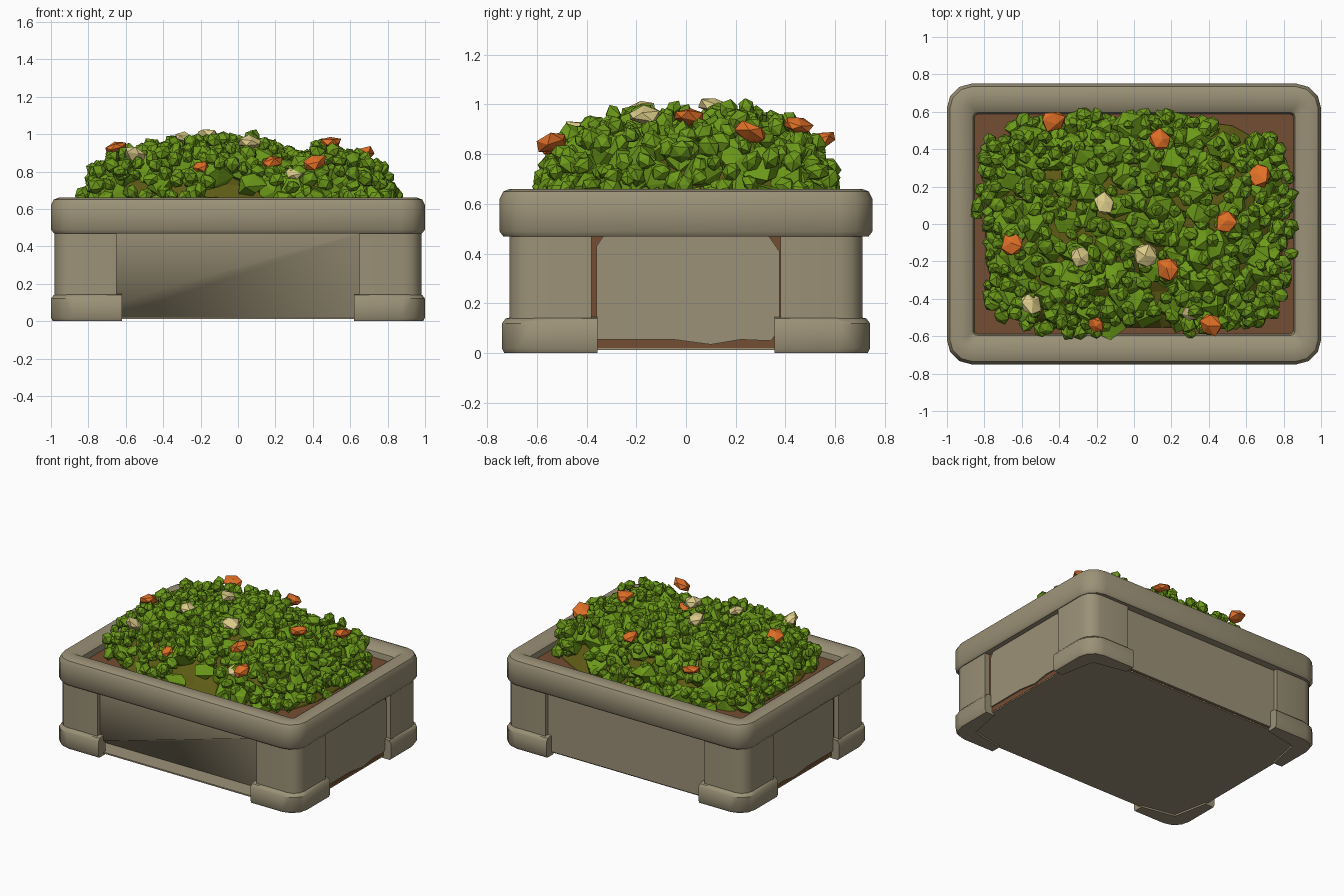
import bpy, bmesh, math, random
from mathutils import Vector, Matrix, Euler

if "Cube" in bpy.data.objects:
    bpy.data.objects.remove(bpy.data.objects["Cube"])

random.seed(7)

def mat(name, r, g, b):
    m = bpy.data.materials.new(name)
    m.diffuse_color = (r, g, b, 1)
    m.use_nodes = True
    m.node_tree.nodes["Principled BSDF"].inputs["Base Color"].default_value = m.diffuse_color
    return m

STONE = mat("stone", 0.33, 0.285, 0.185)
SOIL = mat("soil brown", 0.175, 0.075, 0.032)
MOSS = mat("moss olive", 0.115, 0.105, 0.008)
GREEN = mat("leaf green", 0.15, 0.32, 0.010)
ORANGE = mat("flower orange", 0.74, 0.16, 0.020)
CREAM = mat("flower cream", 0.72, 0.61, 0.25)

def finish(bm, name, material, smooth=None, recalc=True):
    if recalc:
        bmesh.ops.recalc_face_normals(bm, faces=bm.faces)
    me = bpy.data.meshes.new(name)
    bm.to_mesh(me)
    bm.free()
    me.materials.append(material)
    ob = bpy.data.objects.new(name, me)
    bpy.context.collection.objects.link(ob)
    if smooth:
        bpy.ops.object.select_all(action='DESELECT')
        ob.select_set(True)
        bpy.context.view_layer.objects.active = ob
        bpy.ops.object.shade_smooth_by_angle(angle=math.radians(smooth))
    return ob

def loft(bm, rings, caps=True, closed=False):
    """Bridge stacked rings of points that share a vertex count."""
    vs = [[bm.verts.new(p) for p in r] for r in rings]
    n = len(vs[0])
    pairs = list(zip(vs, vs[1:])) + ([(vs[-1], vs[0])] if closed else [])
    for a, b in pairs:
        for i in range(n):
            bm.faces.new((a[i], a[(i + 1) % n], b[(i + 1) % n], b[i]))
    if caps and not closed:
        bm.faces.new(vs[0])
        bm.faces.new(vs[-1])

def box(name, lo, hi, material):
    bm = bmesh.new()
    loft(bm, [[(lo[0], lo[1], z), (hi[0], lo[1], z), (hi[0], hi[1], z), (lo[0], hi[1], z)]
              for z in (lo[2], hi[2])])
    return finish(bm, name, material)

def round_rect(hx, hy, r, z, steps=3):
    pts = []
    for k, (sx, sy) in enumerate(((1, 1), (-1, 1), (-1, -1), (1, -1))):
        for i in range(steps + 1):
            a = math.pi / 2 * (k + i / steps)
            pts.append((sx * (hx - r) + r * math.cos(a), sy * (hy - r) + r * math.sin(a), z))
    return pts

# Rim: profile swept round the rounded rectangle
bm = bmesh.new()
loft(bm, [round_rect(*p) for p in (
    (0.985, 0.735, 0.12, 0.47), (1.0, 0.75, 0.13, 0.49), (1.0, 0.75, 0.13, 0.62),
    (0.985, 0.735, 0.12, 0.65), (0.96, 0.71, 0.10, 0.66), (0.90, 0.64, 0.03, 0.66),
    (0.86, 0.595, 0.02, 0.63), (0.845, 0.58, 0.02, 0.55), (0.845, 0.58, 0.02, 0.47))], closed=True)
finish(bm, "planter_rim", STONE, 40)

# Corner posts and feet, mirrored to four corners
def corner_shape(x0, y0, x1, y1, r, z, inner):
    pts = [(x0, y1)] + [(x1 - r + r * math.sin(a), y1 - r + r * math.cos(a))
                        for a in (0, math.pi / 6, math.pi / 3, math.pi / 2)] + [(x1, y0)]
    return [(x, y, z) for x, y in pts + inner]

for sx, nx in ((-1, "left"), (1, "right")):
    for sy, ny in ((-1, "front"), (1, "back")):
        bm = bmesh.new()
        loft(bm, [corner_shape(0.65, 0.38, 0.98, 0.71, 0.09, z, [(0.65, 0.38)]) for z in (0.11, 0.5)])
        bmesh.ops.scale(bm, vec=(sx, sy, 1), verts=bm.verts)
        finish(bm, f"{ny}_{nx}_post", STONE, 40)
        bm = bmesh.new()
        inner = [(0.92, 0.355), (0.87, 0.61), (0.62, 0.66)]
        loft(bm, [corner_shape(0.62, 0.355, 1 - d, 0.74 - d, 0.12, z, inner)
                  for d, z in ((0.01, 0), (0, 0.02), (0, 0.12), (0.015, 0.14), (0.04, 0.145))])
        bmesh.ops.scale(bm, vec=(sx, sy, 1), verts=bm.verts)
        finish(bm, f"{ny}_{nx}_foot", STONE, 40)

# Soil block and base slab
box("soil_block", (-0.94, -0.5, 0.02), (0.94, 0.665, 0.50), SOIL)
box("soil_top", (-0.88, -0.62, 0.49), (0.88, 0.62, 0.59), SOIL)
box("base_slab", (-0.938, -0.68, 0.012), (0.938, 0.663, 0.022), STONE)

# Side panels with clipped top corners, leaving soil showing at the edges
for s, n in ((-1, "left"), (1, "right")):
    bm = bmesh.new()
    outline = [(-0.36, 0.055), (-0.05, 0.055), (0.1, 0.035), (0.22, 0.055), (0.34, 0.05), (0.375, 0.09),
               (0.375, 0.41), (0.33, 0.475), (-0.33, 0.475), (-0.36, 0.43)]
    loft(bm, [[(s * x, y, z) for y, z in outline] for x in (0.9, 0.95)])
    finish(bm, n + "_panel", STONE)

# Back panel, and front panel whose lower part leans inwards
box("back_panel", (-0.67, 0.62, 0.025), (0.67, 0.68, 0.48), STONE)
bm = bmesh.new()
a, b, c, d, e, f = [bm.verts.new(p) for p in (
    (-0.67, -0.68, 0.48), (0.67, -0.68, 0.48), (0.67, -0.68, 0.47), (-0.67, -0.68, 0.09),
    (0.67, -0.55, 0.022), (-0.67, -0.55, 0.022))]
bm.faces.new((d, c, b, a))
bm.faces.new((f, e, c))
bm.faces.new((f, c, d))
finish(bm, "front_panel", STONE, 80, recalc=False)

# Height of the planting
def radius(x, y):
    return (abs(x / 0.86) ** 4 + abs(y / 0.60) ** 4) ** 0.25

def height(x, y):
    dome = 0.34 * math.sqrt(max(0, 1 - radius(x, y) ** 3))
    dip = 0.07 * math.exp(-((x - 0.3) / 0.1) ** 2) + 0.16 * math.exp(-((x - 0.2) / 0.15) ** 2 - ((y + 0.35) / 0.2) ** 2)
    bump = 0.03 * math.exp(-((x - 0.03) / 0.25) ** 2 - ((y - 0.3) / 0.2) ** 2)
    return 0.60 + dome - dip * dome / 0.34 + bump

def planted(x, y):
    if radius(x, y) > 0.99 or (x < -0.78 and y < 0.05) or (x > 0.42 and y > 0.46):
        return False
    return not (y < -0.52 and -0.15 < x < 0.25)

# Mossy mound with a thin skirt over the soil
bm = bmesh.new()
rings = []
for k in (1.0, 0.99, 0.9, 0.8, 0.65, 0.5, 0.3, 0.1):
    ring = []
    for i in range(24):
        t = math.tau * i / 24
        q = 0.93 * k / radius(math.cos(t), math.sin(t))
        x, y = q * math.cos(t), q * math.sin(t)
        z = 0.57 if k == 1 else max(0.6, height(x * 1.1, y * 1.1) - 0.09)
        ring.append((x, y, z))
    rings.append(ring)
loft(bm, rings)
finish(bm, "moss_mound", MOSS)

# Faceted lumps used for foliage and flowers
def lump(bm, pos, size, squash, rot, jitter=0.12):
    m = Matrix.Translation(pos) @ rot.to_matrix().to_4x4() @ Matrix.Diagonal((size, size * random.uniform(0.8, 1), size * squash, 1))
    vs = bmesh.ops.create_icosphere(bm, subdivisions=1, radius=1, matrix=m)["verts"]
    for v in vs:
        v.co += Vector([random.uniform(-jitter, jitter) * size for _ in range(3)]) * squash

def rand_rot(t):
    return Euler((random.uniform(-t, t), random.uniform(-t, t), random.uniform(0, 6.28)))

def scatter(gap, tries, sides):
    """Spaced points over the dome, with extra ones down its steep sides."""
    pts = []
    for i in range(tries):
        x, y = random.uniform(-0.87, 0.84), random.uniform(-0.6, 0.6)
        z = height(x, y)
        if i % 2:
            t, q = random.uniform(0, math.tau), random.uniform(0.88, 0.985)
            q /= radius(math.cos(t), math.sin(t))
            x, y = q * math.cos(t), q * math.sin(t)
            z = random.uniform(sides, max(sides, height(x, y)))
        p = Vector((x, y, z))
        if planted(x, y) and all((p - o).length_squared > gap * gap for o in pts):
            pts.append(p)
    return pts

# Larger spiky foliage under the leaves
bm = bmesh.new()
for p in scatter(0.105, 3000, 0.64):
    k = 0.92
    lump(bm, (p.x * k, p.y * k, p.z - 0.05), 0.088, 0.8, rand_rot(1), 0.3)
finish(bm, "inner_foliage", GREEN)

# Small leaves
bm = bmesh.new()
for p in scatter(0.068, 9000, 0.63):
    lump(bm, p + Vector((0, 0, random.uniform(-0.03, 0.04))), random.uniform(0.038, 0.054), 0.75, rand_rot(1.5))
finish(bm, "leaves", GREEN)

# Flowers, sitting just above the leaves
def flowers(name, material, spots):
    bm = bmesh.new()
    for x, y, z, s in spots:
        tilt = Euler((-y * 0.8 + random.uniform(-.15, .15), x * 0.5 + random.uniform(-.15, .15), random.uniform(0, 6)))
        lump(bm, (x, y, max(z, height(x, y) + 0.05)), s, 0.5, tilt, 0.2)
    finish(bm, name, material)

flowers("orange_flowers", ORANGE, [
    (-0.43, 0.55, 0.86, 0.07), (0.14, 0.45, 0.90, 0.068), (0.67, 0.26, 0.88, 0.072), (0.49, 0.01, 0.955, 0.072),
    (-0.65, -0.11, 0.92, 0.075), (0.18, -0.24, 0.82, 0.072), (-0.2, -0.54, 0.79, 0.05), (0.41, -0.54, 0.85, 0.068)])
flowers("cream_flowers", CREAM, [
    (-0.16, 0.11, 0.985, 0.068), (-0.29, -0.18, 0.98, 0.065), (0.06, -0.17, 0.92, 0.072),
    (-0.55, -0.43, 0.89, 0.07), (0.3, -0.48, 0.79, 0.05)])
